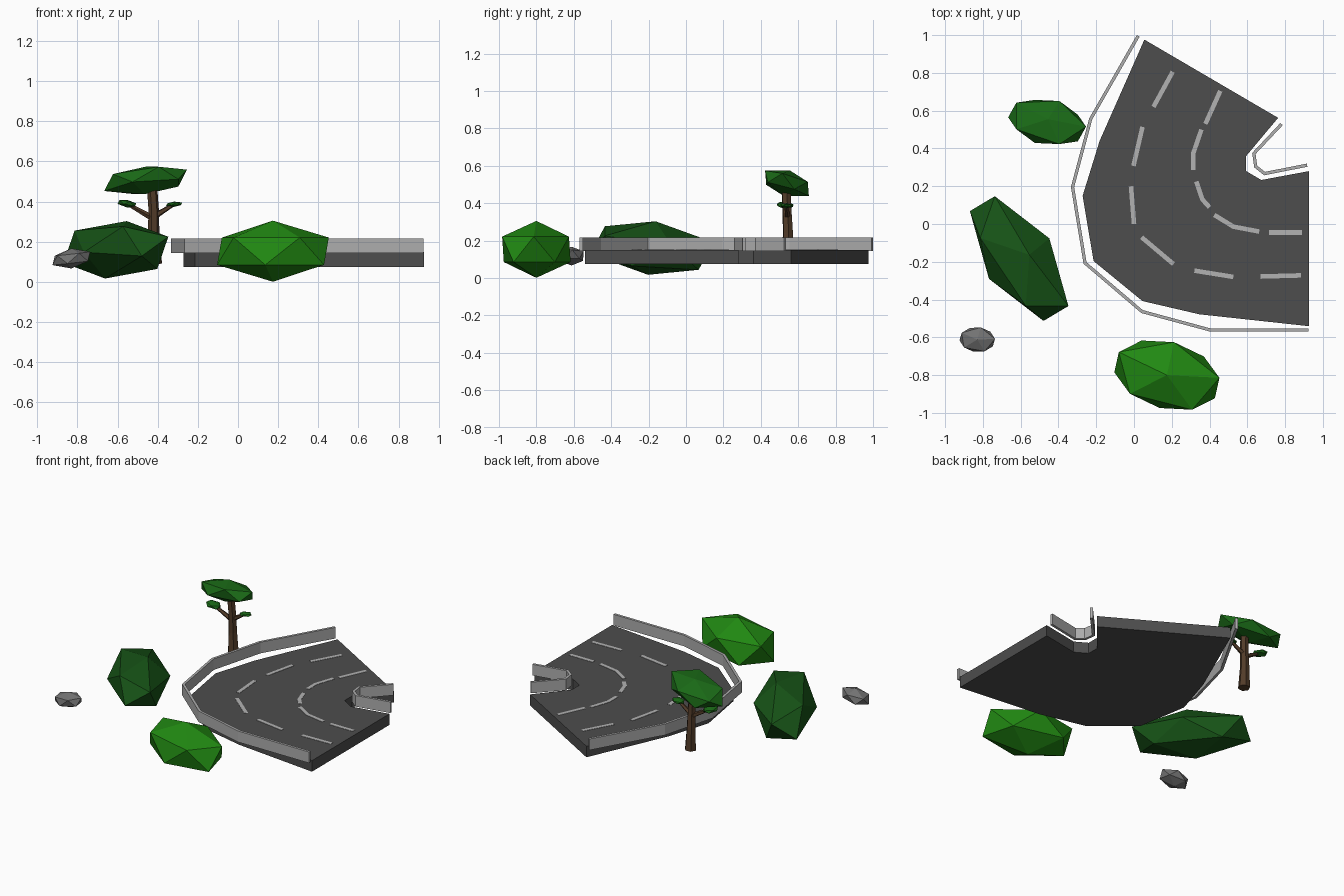
import bpy, bmesh, math
from mathutils import Vector, Matrix

if "Cube" in bpy.data.objects:
    bpy.data.objects.remove(bpy.data.objects["Cube"])


def material(name, rgb):
    m = bpy.data.materials.new(name)
    m.diffuse_color = (*rgb, 1)
    m.use_nodes = True
    m.node_tree.nodes["Principled BSDF"].inputs["Base Color"].default_value = m.diffuse_color
    return m


ASPHALT = material("asphalt", (0.075, 0.075, 0.075))
PAINT = material("paint", (0.45, 0.45, 0.45))
RAIL = material("rail_grey", (0.42, 0.42, 0.42))
STONE = material("stone", (0.17, 0.17, 0.17))
LIGHT = material("light_leaf", (0.015, 0.25, 0.006))
DARK = material("dark_leaf", (0.008, 0.085, 0.008))
LEAF = material("tree_leaf", (0.01, 0.14, 0.008))
BARK = material("bark", (0.085, 0.045, 0.022))


def finish(name, bm, mat):
    bmesh.ops.recalc_face_normals(bm, faces=bm.faces)
    me = bpy.data.meshes.new(name)
    bm.to_mesh(me)
    bm.free()
    me.materials.append(mat)
    ob = bpy.data.objects.new(name, me)
    bpy.context.collection.objects.link(ob)
    return ob


def add_prism(bm, outline, z0, z1):
    lo = [bm.verts.new((x, y, z0)) for x, y in outline]
    hi = [bm.verts.new((x, y, z1)) for x, y in outline]
    n = len(outline)
    bm.faces.new(lo[::-1])
    bm.faces.new(hi)
    for i in range(n):
        j = (i + 1) % n
        bm.faces.new((lo[i], lo[j], hi[j], hi[i]))


def offset(pts, d):
    """Mitred offset of a polyline to its left."""
    p = [Vector(q) for q in pts]
    out = []
    for i in range(len(p)):
        a = (p[i] - p[max(i - 1, 0)]) if i else p[1] - p[0]
        b = (p[i + 1] - p[i]) if i < len(p) - 1 else a
        na, nb = (Vector((-t.y, t.x)).normalized() for t in (a, b))
        m = (na + nb).normalized()
        out.append(p[i] + m * (d / m.dot(na)))
    return out


def add_ribbon(bm, pts, d0, d1, z0, z1):
    """Strip along a polyline, one four-sided ring per point."""
    rings = []
    for a, b in zip(offset(pts, d0), offset(pts, d1)):
        rings.append([bm.verts.new((*q, z)) for q, z in
                      ((a, z0), (b, z0), (b, z1), (a, z1))])
    bm.faces.new(rings[0])
    bm.faces.new(rings[-1][::-1])
    for r, s in zip(rings, rings[1:]):
        for i in range(4):
            j = (i + 1) % 4
            bm.faces.new((r[i], r[j], s[j], s[i]))


def gem(name, centre, u, v, w, mat):
    """Icosahedron stretched along three skewed axes."""
    bm = bmesh.new()
    basis = Matrix((u, v, w)).transposed().to_4x4()
    bmesh.ops.create_icosphere(bm, subdivisions=1, radius=1,
                               matrix=Matrix.Translation(centre) @ basis)
    return finish(name, bm, mat)


def limb(name, path, mat, sides=6):
    """Tapered faceted limb through (x, y, z, radius) stations."""
    bm = bmesh.new()
    pts = [Vector(p[:3]) for p in path]
    q = (pts[-1] - pts[0]).to_track_quat('Z', 'Y')
    rings = []
    for c, p in zip(pts, path):
        rings.append([bm.verts.new(c + q @ Vector((p[3] * math.cos(t), p[3] * math.sin(t), 0)))
                      for t in (2 * math.pi * k / sides for k in range(sides))])
    bm.faces.new(rings[0][::-1])
    bm.faces.new(rings[-1])
    for r, s in zip(rings, rings[1:]):
        for i in range(sides):
            j = (i + 1) % sides
            bm.faces.new((r[i], r[j], s[j], s[i]))
    return finish(name, bm, mat)


# Road slab
bm = bmesh.new()
add_prism(bm, [(0.055, 0.976), (-0.182, 0.44), (-0.272, 0.149), (-0.214, -0.196),
               (0.045, -0.408), (0.346, -0.478), (0.927, -0.541), (0.927, 0.28),
               (0.674, 0.233), (0.594, 0.28), (0.594, 0.36), (0.763, 0.562)], 0.075, 0.149)
finish("road_slab", bm, ASPHALT)

# Painted lane dashes
dashes = {
    "outer_lane_dashes": [
        [(0.205, 0.806), (0.103, 0.62)], [(0.045, 0.514), (-0.003, 0.307)],
        [(-0.016, 0.2), (0.0, 0.0)], [(0.04, -0.07), (0.209, -0.212)],
        [(0.32, -0.247), (0.526, -0.28)], [(0.67, -0.278), (0.885, -0.272)]],
    "inner_lane_dashes": [
        [(0.457, 0.705), (0.378, 0.53)], [(0.357, 0.5), (0.314, 0.375), (0.314, 0.286)],
        [(0.33, 0.225), (0.362, 0.13), (0.4, 0.088)],
        [(0.425, 0.048), (0.526, -0.014), (0.663, -0.04)], [(0.716, -0.045), (0.89, -0.045)]]}
for name, lines in dashes.items():
    bm = bmesh.new()
    for pts in lines:
        add_ribbon(bm, pts, -0.012, 0.012, 0.147, 0.151)
    finish(name, bm, PAINT)

# Guard rails
rails = {
    "outer_guard_rail": [(0.015, 1.0), (-0.237, 0.56), (-0.334, 0.196), (-0.267, -0.211),
                         (0.038, -0.471), (0.4, -0.569), (0.924, -0.569)],
    "inner_guard_rail": [(0.778, 0.532), (0.63, 0.375), (0.64, 0.302), (0.69, 0.262),
                         (0.917, 0.307)]}
for name, pts in rails.items():
    bm = bmesh.new()
    d = 0 if name.startswith("outer") else -0.004
    add_ribbon(bm, pts, d, d + 0.017, 0.143, 0.217)
    finish(name, bm, RAIL)

# Bushes and rock
gem("front_bush", (0.174, -0.80, 0.153), (0.311, -0.016, 0), (-0.056, 0.21, 0),
    (0, 0, 0.152), LIGHT)
gem("side_bush", (-0.608, -0.183, 0.16), (-0.171, 0.359, -0.037), (0.215, -0.001, -0.049),
    (0.054, 0.02, 0.143), DARK)
gem("rock", (-0.83, -0.612, 0.117), (0.105, 0.004, 0.012), (-0.012, 0.074, 0),
    (0, 0, 0.05), STONE)

# Tree: trunk, two branches with leaf tufts, canopy
limb("tree_trunk", [(-0.415, 0.545, 0.09, 0.037), (-0.42, 0.545, 0.24, 0.029),
                    (-0.42, 0.54, 0.36, 0.026), (-0.428, 0.535, 0.47, 0.026)], BARK)
for side, tip, start in (("left", (-0.55, 0.53, 0.388), 0.315), ("right", (-0.32, 0.535, 0.386), 0.325)):
    limb(side + "_branch", [(-0.42, 0.543, start, 0.017), (*tip, 0.009)], BARK, 5)
gem("left_leaf_tuft", (-0.553, 0.53, 0.39), (0.052, 0, -0.008), (0, 0.05, -0.005),
    (0, 0.005, 0.019), LEAF)
gem("right_leaf_tuft", (-0.318, 0.535, 0.387), (0.045, 0, 0.003), (0, 0.035, -0.003),
    (0, 0.003, 0.013), LEAF)
gem("tree_canopy", (-0.46, 0.54, 0.506), (0.228, -0.035, 0.025), (0.0, 0.134, -0.035),
    (0.005, 0.015, 0.069), LEAF)
